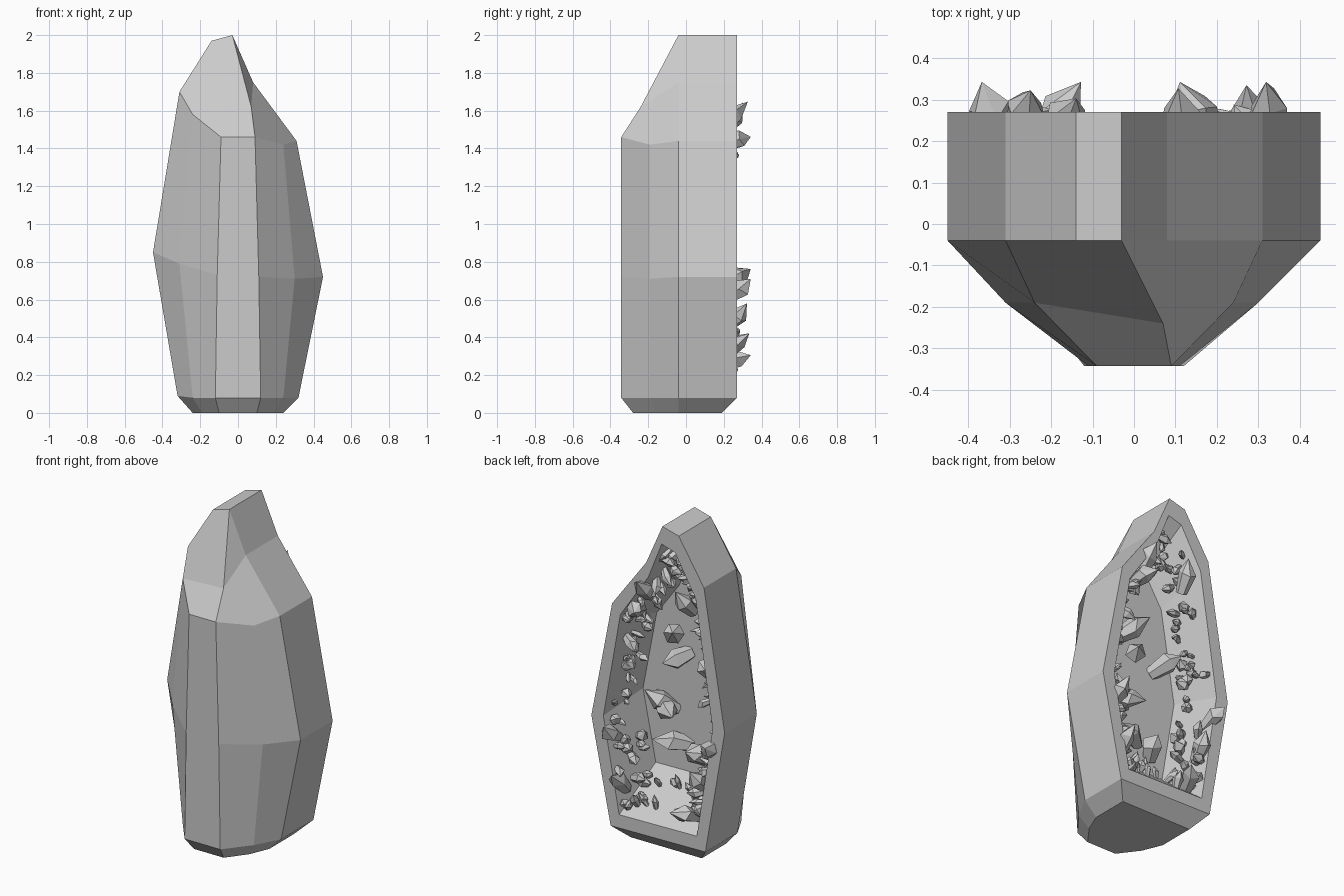
import bpy, bmesh, math, random
from mathutils import Vector

if "Cube" in bpy.data.objects:
    bpy.data.objects.remove(bpy.data.objects["Cube"])

random.seed(7)
BACK = 0.27
FLOOR = -0.01

# Stacked rows of the stone: half-outlines as (x, y, z), left rim round the front to right rim
BASE = [(-.24, .19, 0), (-.24, -.04, 0), (-.19, -.16, 0), (-.10, -.28, 0),
        (.10, -.28, 0), (.19, -.16, 0), (.24, -.04, 0), (.24, .19, 0)]
LOW = [(-.32, BACK, .09), (-.32, -.04, .09), (-.24, -.19, .08), (-.12, -.343, .08),
       (.12, -.343, .08), (.24, -.19, .08), (.32, -.04, .08), (.32, BACK, .08)]
MID = [(-.45, BACK, .85), (-.45, -.04, .85), (-.31, -.19, .79), (-.11, -.343, .73),
       (.11, -.343, .72), (.30, -.19, .71), (.45, -.04, .72), (.45, BACK, .72)]
HIGH = [(-.31, BACK, 1.70), (-.31, -.04, 1.70), (-.24, -.19, 1.58), (-.09, -.343, 1.46),
        (.09, -.343, 1.46), (.24, -.19, 1.42), (.31, -.04, 1.44), (.31, BACK, 1.44)]
PEAK = [(-.14, 1.97), (-.03, 2.0), (.08, 1.75)]
RIDGE = (.07, -.24, 1.62)
ROWS = (LOW, MID, HIGH)
OUTLINE = [(r[0][0], r[0][2]) for r in ROWS] + PEAK + [(r[7][0], r[7][2]) for r in ROWS[::-1]]


def cavity(x, z, t):
    """Point on the cavity wall: t = 0 at the rim, 1 at the flat floor."""
    rim = Vector((x * .82, BACK, .09 + z * .90))
    deep = Vector((x * .66, FLOOR, .336 + z * .672))
    return rim.lerp(deep, t)


def finish(bm, name):
    bmesh.ops.recalc_face_normals(bm, faces=bm.faces)
    me = bpy.data.meshes.new(name)
    bm.to_mesh(me)
    bm.free()
    ob = bpy.data.objects.new(name, me)
    bpy.context.collection.objects.link(ob)


# Outer skin of the stone
bm = bmesh.new()
g = [[bm.verts.new(p) for p in row] for row in (BASE, LOW, MID, HIGH)]
for lo, hi in zip(g, g[1:]):
    for i in range(7):
        bm.faces.new((lo[i], lo[i + 1], hi[i + 1], hi[i]))
h = g[-1]
pb = [bm.verts.new((x, BACK, z)) for x, z in PEAK]
a, b, c = [bm.verts.new((x, -.04, z)) for x, z in PEAK]
d = bm.verts.new(RIDGE)
back = [h[0]] + pb + [h[7]]
fore = [h[1], a, b, c, h[6]]
for i in range(4):
    bm.faces.new((back[i], fore[i], fore[i + 1], back[i + 1]))
for f in ((h[2], h[3], h[4], d), (h[1], h[2], d, b, a), (b, d, c),
          (d, h[4], h[5], h[6], c), g[0], (g[0][0], g[0][7], g[1][7], g[1][0])):
    bm.faces.new(f)

# Flat rim, sloping cavity wall and cavity floor
loops = [[r[0] for r in g[1:]] + pb + [r[7] for r in reversed(g[1:])]]
for t in (0, 1):
    loops.append([bm.verts.new(cavity(x, z, t)) for x, z in OUTLINE])
for la, lb in zip(loops, loops[1:]):
    for i in range(len(la)):
        j = (i + 1) % len(la)
        bm.faces.new((la[i], la[j], lb[j], lb[i]))
bm.faces.new(loops[-1])
finish(bm, "stone_shell")


def crystal(bm, root, direction, r, length):
    """Six-sided crystal, wider near its off-centre point."""
    q = Vector(direction).to_track_quat('Z', 'Y')
    spin = random.random() * 6
    n = random.choice((5, 6))

    def place(x, y, z):
        p = root + q @ Vector((x, y, z * length))
        p.y = min(p.y, .343)
        return bm.verts.new(p)

    rings = []
    for k, height in ((.65, -.1), (1, .55)):
        rings.append([place(r * k * math.cos(spin + i * math.tau / n),
                            r * k * math.sin(spin + i * math.tau / n),
                            height + (k == 1) * random.uniform(-.12, .12)) for i in range(n)])
    tip = place(random.uniform(-.5, .5) * r, random.uniform(-.5, .5) * r, 1)
    bm.faces.new(rings[0])
    for i in range(n):
        j = (i + 1) % n
        bm.faces.new((rings[0][i], rings[0][j], rings[1][j], rings[1][i]))
        bm.faces.new((rings[1][i], rings[1][j], tip))


# Small crystals crowding the sloping cavity wall
bm = bmesh.new()
for (x0, z0), (x1, z1) in zip(OUTLINE, OUTLINE[1:] + OUTLINE[:1]):
    seg = math.hypot(x1 - x0, z1 - z0)
    for k in range(round(seg * 24)):
        t = random.random()
        root = cavity(x0 + (x1 - x0) * t, z0 + (z1 - z0) * t, random.uniform(.12, .75))
        inward = Vector(((z1 - z0) / seg, 0, -(x1 - x0) / seg))
        lean = Vector((random.uniform(-.5, .5), random.uniform(.1, .9), random.uniform(-.6, .6)))
        crystal(bm, root, inward + lean, random.uniform(.016, .036), random.uniform(.05, .11))
finish(bm, "wall_crystals")

# Larger crystals near the rim that stick out past it: x, z, lean x, lean z
bm = bmesh.new()
for x, z, dx, dz in [(-.34, .68, -.1, .5), (-.28, .45, .2, .7), (-.21, .25, .3, .4),
                     (.33, .60, -.1, .5), (.27, .30, .1, .9), (.11, 1.52, 0, .9),
                     (.17, 1.42, -.2, .3), (-.18, 1.5, .2, .9)]:
    crystal(bm, Vector((x, .2, z)), (dx, .8, dz), .05, .18)
finish(bm, "rim_crystals")

# Broad crystals lying on the cavity floor
bm = bmesh.new()
for x, z, dx, dz in [(.10, 1.2, -.5, .4), (-.02, 1.12, .5, -.3), (.18, .80, -.8, -.3),
                     (.08, .76, .6, .5), (-.14, 1.05, -.4, .4), (-.02, .56, .9, .2),
                     (-.12, .5, .3, .5)]:
    crystal(bm, Vector((x, FLOOR, z)), (dx, .6, dz), .06, random.uniform(.15, .22))
finish(bm, "floor_crystals")
